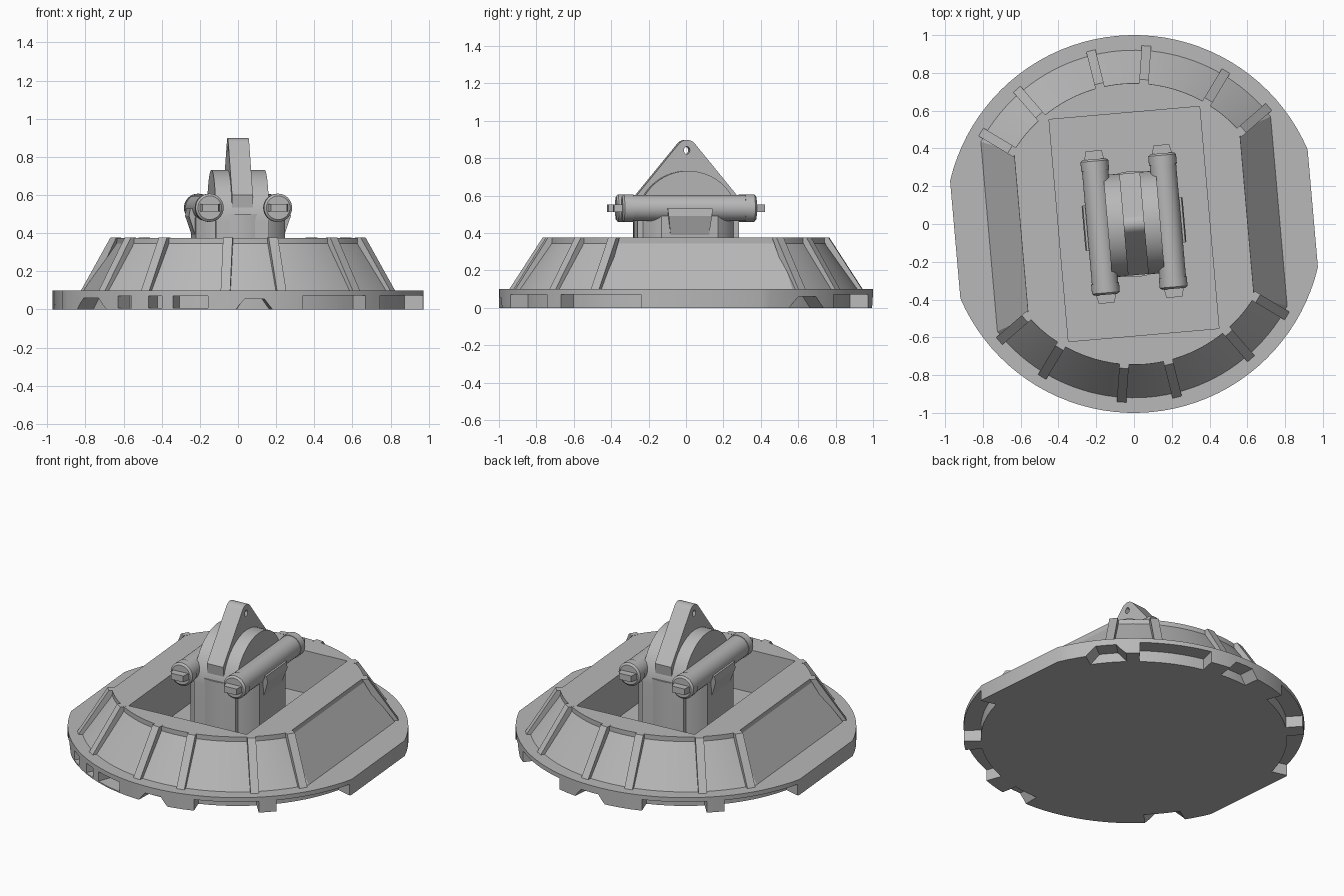
import bpy, bmesh, math
from math import sin, cos, pi, radians
from mathutils import Matrix, Vector

old = bpy.data.objects.get("Cube")
if old:
    bpy.data.objects.remove(old)

TURN = Matrix.Rotation(radians(5), 4, 'Z')   # whole model sits slightly turned

grey = bpy.data.materials.new("plain_grey")
grey.use_nodes = True
colour = (0.48, 0.48, 0.48, 1)
grey.diffuse_color = colour
grey.node_tree.nodes["Principled BSDF"].inputs["Base Color"].default_value = colour


def finish(name, bm):
    bmesh.ops.recalc_face_normals(bm, faces=bm.faces)
    bm.transform(TURN)
    mesh = bpy.data.meshes.new(name)
    bm.to_mesh(mesh)
    bm.free()
    ob = bpy.data.objects.new(name, mesh)
    ob.data.materials.append(grey)
    bpy.context.collection.objects.link(ob)
    return ob


def loft(bm, loops):
    """Skin a list of equal-length point loops and cap both ends."""
    rings = [[bm.verts.new(p) for p in loop] for loop in loops]
    n = len(rings[0])
    for a, b in zip(rings, rings[1:]):
        for i in range(n):
            j = (i + 1) % n
            bm.faces.new((a[i], a[j], b[j], b[i]))
    bm.faces.new(rings[0])
    bm.faces.new(rings[-1])


def prism(bm, pts, half, place):
    loft(bm, [[place(u, v, w) for u, v in pts] for w in (-half, half)])


def part(name, pts, half, place):
    bm = bmesh.new()
    prism(bm, pts, half, place)
    return finish(name, bm)


def clipped_ring(r, clip, z, n=40):
    """Circle with its left and right sides cut straight."""
    start = math.acos(clip / r)
    arc = [start + (pi - 2 * start) * i / n for i in range(n + 1)]
    return [Vector((r * cos(a), r * sin(a), z)) for a in arc + [a + pi for a in arc]]


def across(u, v, w):      # profile in y, z; thickness along x
    return Vector((w, u, v))


def cut(ob, cutter):
    mod = ob.modifiers.new("cut", 'BOOLEAN')
    mod.object = cutter
    mod.solver = 'EXACT'
    bpy.context.view_layer.objects.active = ob
    bpy.ops.object.modifier_apply(modifier=mod.name)
    bpy.data.objects.remove(cutter)


def smooth(ob):
    bpy.ops.object.select_all(action='DESELECT')
    ob.select_set(True)
    bpy.context.view_layer.objects.active = ob
    bpy.ops.object.shade_smooth_by_angle(angle=radians(25))


# Hull: flat rim, sloped skirt and top lip
bm = bmesh.new()
loft(bm, [clipped_ring(*ring) for ring in (
    (1, .95, 0), (1, .95, .1), (.92, .77, .1), (.745, .6, .345), (.745, .6, .375))])
hull = finish("hull", bm)

# Rectangular well in the top
cut(hull, part("well_cutter", [(-.59, .1), (.59, .1), (.59, .6), (-.59, .6)], .4, across))

# Notches round the rim: start and end angle, bottom, top, taper
notches = [(-70, -48, -.05, .072, 0), (-42, -14, -.05, .072, 0),
           (52, 77, -.05, .072, 0), (110, 132, -.05, .072, 0), (138, 166, -.05, .072, 0),
           (-129, -124, .008, .07, 0), (-118, -113.5, .008, .07, 0), (-110, -99, .008, .07, 0),
           (33, 48, -.01, .06, 4), (-148, -133, -.01, .06, 4),
           (-91, -79, -.01, .055, 3), (84, 97, -.01, .055, 3)]
bm = bmesh.new()
for a0, a1, low, high, taper in notches:
    loops = []
    for z, t in ((low, 0), (high, taper)):
        angles = [radians(a0 + t - 5 + (a1 - a0 - 2 * t) * i / 6) for i in range(7)]
        loops.append([Vector((r * cos(a), r * sin(a), z))
                      for r, seq in ((.9, angles), (1.1, angles[::-1])) for a in seq])
    loft(bm, loops)
cut(hull, finish("notch_cutter", bm))
smooth(hull)

# Ribs on the skirt, the same pattern front and back
bm = bmesh.new()
for side in (90, -90):
    for offset in (-54, -36, -9, 9, 36, 54):
        spin = Matrix.Rotation(radians(side + offset), 3, 'Z')
        prism(bm, [(.73, .376), (.766, .376), (.945, .1), (.88, .1)], .025,
              lambda u, v, w: spin @ Vector((u, w, v)))
finish("skirt_ribs", bm)

# Pedestal standing in the well
bm = bmesh.new()
loft(bm, [clipped_ring(.28, .235, z, 20) for z in (.1, .5)])
smooth(finish("pedestal", bm))

# Central drum with a rounded top
arc = [(.272 * cos(pi * i / 32), .46 + .272 * sin(pi * i / 32)) for i in range(33)]
smooth(part("drum", arc + [(-.272, .1), (.272, .1)], .14, across))

# Lifting fin with a pin hole
arc = [(.055 * cos(a), .843 + .055 * sin(a))
       for a in (radians(40 + 10 * i) for i in range(11))]
fin = part("lifting_fin", arc + [(-.27, .6), (-.25, .45), (.25, .45), (.27, .6)], .055, across)
hole = [(.016 * cos(a), .842 + .02 * sin(a)) for a in (pi * i / 8 for i in range(16))]
cut(fin, part("hole_cutter", hole, .2, across))
smooth(fin)

# Side tubes with end caps, locking bars and brackets
tube_profile = [(.062, -.36), (.074, -.35), (.074, -.3), (.07, -.3),
                (.07, .3), (.074, .3), (.074, .35), (.062, .36)]
for side, label in ((1, "left"), (-1, "right")):
    x = .18 * side
    bm = bmesh.new()
    loft(bm, [[Vector((x + r * cos(a), y, .533 + r * sin(a)))
               for a in (2 * pi * i / 32 for i in range(32))] for r, y in tube_profile])
    smooth(finish(label + "_tube", bm))
    part(label + "_locking_bar",
         [(.055, -.35), (.055, .35), (.042, .405), (-.042, .405),
          (-.055, .35), (-.055, -.35), (-.042, -.405), (.042, -.405)], .02,
         lambda u, v, w: Vector((x + u, v, .533 + w)))
    part(label + "_bracket", [(.1, .53), (.262, .53), (.268, .49), (.23, .375), (.1, .375)], .12,
         lambda u, v, w: Vector((side * u, w * (.85 + (v - .375)), v)))
